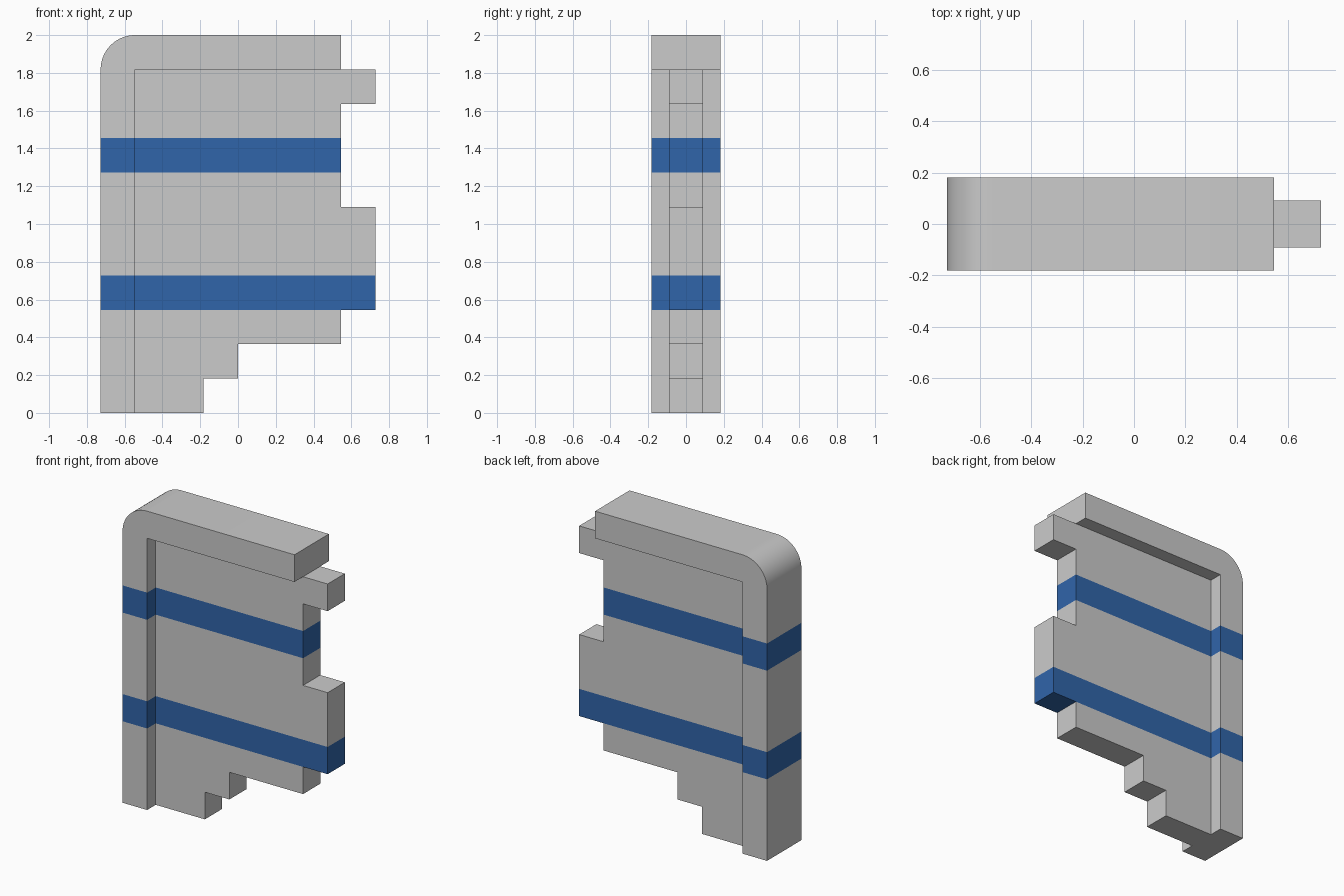
import bpy, bmesh
from math import sin, cos, pi, radians

if "Cube" in bpy.data.objects:
    bpy.data.objects.remove(bpy.data.objects["Cube"])

U = 2 / 11  # grid module of the model

blue = bpy.data.materials.new("blue_stripe")
blue.diffuse_color = (0.03, 0.13, 0.40, 1)
blue.use_nodes = True
blue.node_tree.nodes["Principled BSDF"].inputs["Base Color"].default_value = blue.diffuse_color
STRIPES = [(3, 4), (7, 8)]  # stripe heights in modules


def extrude_profile(name, points, half_depth):
    """Extrude an x-z outline along y and paint the horizontal stripes."""
    bm = bmesh.new()
    face = bm.faces.new([bm.verts.new((x * U, -half_depth * U, z * U)) for x, z in points])
    moved = bmesh.ops.extrude_face_region(bm, geom=[face])["geom"]
    bmesh.ops.translate(bm, vec=(0, 2 * half_depth * U, 0),
                        verts=[g for g in moved if isinstance(g, bmesh.types.BMVert)])
    bmesh.ops.triangulate(bm, faces=bm.faces[:])
    for z in [h for stripe in STRIPES for h in stripe]:
        bmesh.ops.bisect_plane(bm, geom=bm.verts[:] + bm.edges[:] + bm.faces[:], dist=1e-5,
                               plane_co=(0, 0, z * U), plane_no=(0, 0, 1))
    bmesh.ops.recalc_face_normals(bm, faces=bm.faces[:])
    for f in bm.faces:
        lo = min(v.co.z for v in f.verts) / U
        hi = max(v.co.z for v in f.verts) / U
        if any(a - 0.001 <= lo and hi <= b + 0.001 and
               (hi - lo > 0.01 or a + 0.001 > lo and f.normal.z < 0 or hi > b - 0.001 and f.normal.z > 0)
               for a, b in STRIPES):
            f.material_index = 1
    bmesh.ops.dissolve_limit(bm, angle_limit=radians(0.5), verts=bm.verts[:],
                             edges=bm.edges[:], delimit={'MATERIAL'})
    mesh = bpy.data.meshes.new(name)
    mesh.materials.append(None)
    mesh.materials.append(blue)
    bm.to_mesh(mesh)
    bm.free()
    obj = bpy.data.objects.new(name, mesh)
    bpy.context.collection.objects.link(obj)
    return obj


# Thick border: upright and top bar joined by a rounded outer corner
N = 16
corner = [(-3 - cos(pi / 2 * i / N), 10 + sin(pi / 2 * i / N)) for i in range(N + 1)]
frame = extrude_profile("rounded_frame",
                        [(-4, 0)] + corner + [(3, 11), (3, 10), (-3, 10), (-3, 0)], 1)
bpy.context.view_layer.objects.active = frame
frame.select_set(True)
bpy.ops.object.shade_smooth_by_angle(angle=radians(30))

# Thin panel with stepped lower edge and side tabs
extrude_profile("stepped_panel",
                [(-3, 0), (-1, 0), (-1, 1), (0, 1), (0, 2), (3, 2), (3, 3), (4, 3), (4, 6),
                 (3, 6), (3, 9), (4, 9), (4, 10), (-3, 10)], 0.5)
